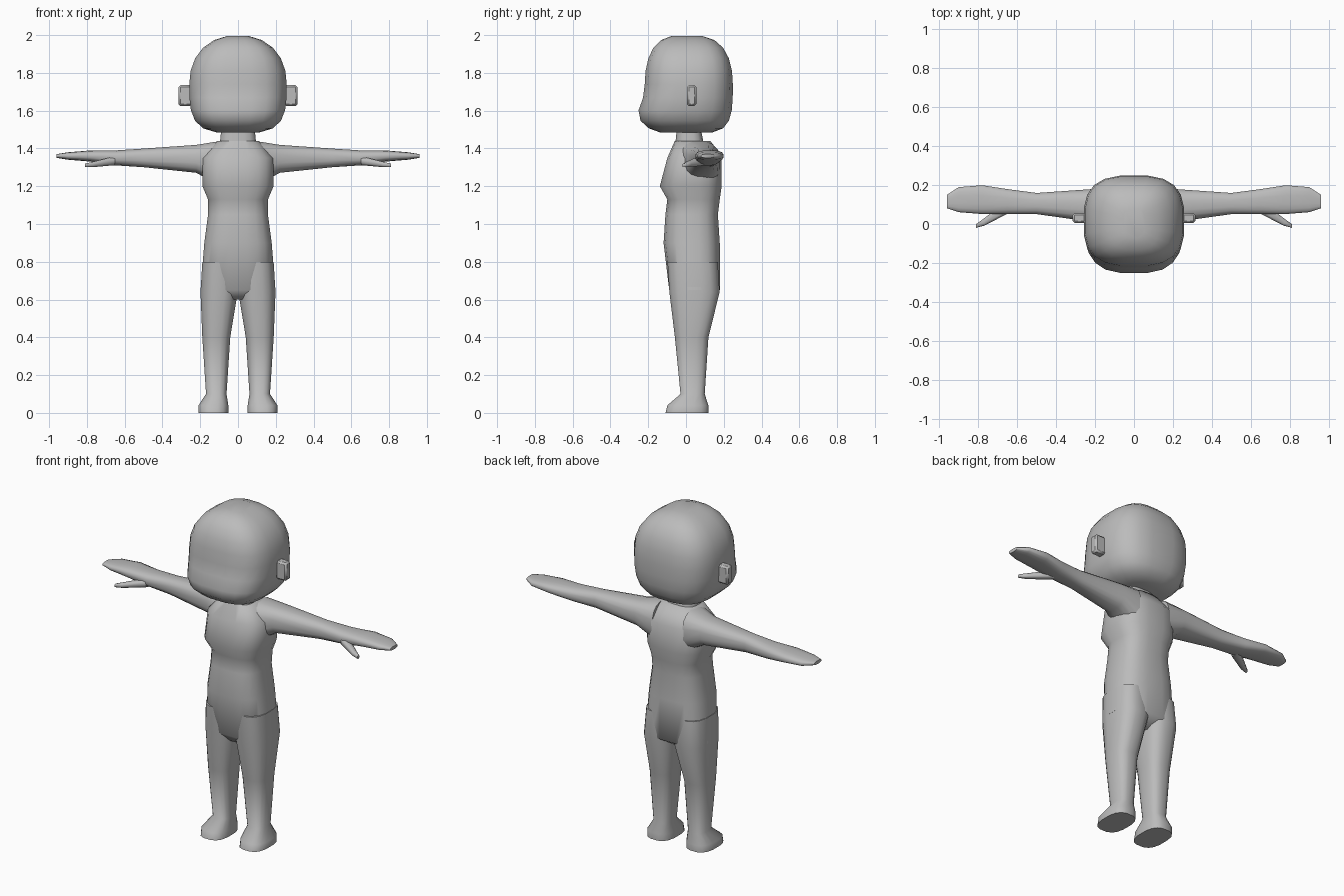
import bpy, bmesh
from math import sin, cos, pi, radians, exp, copysign
from mathutils import Matrix, Vector

cube = bpy.data.objects.get("Cube")
if cube:
    bpy.data.objects.remove(cube)

clay = bpy.data.materials.new("light grey clay")
clay.use_nodes = True
grey = (.5, .5, .5, 1)
clay.diffuse_color = grey
clay.node_tree.nodes["Principled BSDF"].inputs["Base Color"].default_value = grey


def finish(name, bm, mirrored=False, angle=60):
    """Turn a bmesh into a shaded object, mirrored to the other side if asked."""
    bmesh.ops.recalc_face_normals(bm, faces=bm.faces)
    mesh = bpy.data.meshes.new(name)
    bm.to_mesh(mesh)
    bm.free()
    mesh.materials.append(clay)
    part = bpy.data.objects.new(name, mesh)
    bpy.context.collection.objects.link(part)
    bpy.ops.object.select_all(action='DESELECT')
    part.select_set(True)
    bpy.context.view_layer.objects.active = part
    bpy.ops.object.shade_smooth_by_angle(angle=radians(angle))
    if mirrored:
        part.modifiers.new("mirror", 'MIRROR').use_axis[0] = True
    return part


def squared(value, squareness):
    """Push a sine or cosine outwards so that a circle becomes a rounded square."""
    return copysign(abs(value) ** (2 / squareness), value)


def section(low_u, high_u, low_v, high_v, squareness, sides):
    """Yield the points of one rounded square that fills the given limits."""
    for step in range(sides):
        turn = 2 * pi * (step + .5) / sides
        across = squared(cos(turn), squareness)
        along = squared(sin(turn), squareness)
        yield ((low_u + high_u + (high_u - low_u) * across) / 2,
               (low_v + high_v + (high_v - low_v) * along) / 2)


def loft(name, rings, sideways=False, squareness=2.7, sides=16, mirrored=False):
    """Skin a row of sections. A ring is its position, then two pairs of limits:
    x and y for an upright part, y and z for a sideways one."""
    bm = bmesh.new()
    loops = []
    for position, *limits in rings:
        points = section(*limits, squareness, sides)
        loops.append([bm.verts.new((position, u, v) if sideways else (u, v, position))
                      for u, v in points])
    for low, high in zip(loops, loops[1:]):
        for side in range(sides):
            before = side - 1
            bm.faces.new((low[before], low[side], high[side], high[before]))
    bm.faces.new(loops[0])
    bm.faces.new(loops[-1])
    return finish(name, bm, mirrored)


def head_ring(latitude):
    """Rounder crown, squarer jaw, and a muzzle swelling low on the face."""
    height = sin(radians(latitude))
    roundness = 2.2 if height > 0 else 3.5
    spread = (1 - abs(height) ** roundness) ** (1 / roundness)
    depth = spread ** .7
    z = 1.74 + .26 * height
    muzzle = .045 * exp(-((z - 1.57) / .08) ** 2)
    return z, -.26 * spread, .26 * spread, -.22 * depth - muzzle, .25 * depth


def symmetric(rows):
    """Expand height, half width, front and back into full rings."""
    return [(z, -width, width, front, back) for z, width, front, back in rows]


# Head and neck
loft("head", [head_ring(latitude) for latitude in range(-80, 81, 16)],
     squareness=2.9, sides=20)
loft("neck", symmetric([(1.4, .1, -.06, .1), (1.5, .09, -.05, .08)]), squareness=3)

# Ears: small bevelled blocks
ear = bmesh.new()
bmesh.ops.create_cube(ear, size=1)
placing = Matrix.LocRotScale(Vector((.28, .03, 1.68)), None, Vector((.07, .05, .11)))
ear.transform(placing)
ears = finish("ears", ear, mirrored=True, angle=30)
ears.modifiers.new("soft edges", 'BEVEL').width = .01

# Torso: crotch, hips, waist, chest and shoulders
loft("torso", symmetric([
    (.6, .06, -.05, .1), (.65, .2, -.09, .18), (.9, .18, -.12, .18),
    (1.05, .16, -.11, .17), (1.13, .16, -.1, .18), (1.2, .19, -.14, .19),
    (1.35, .19, -.1, .19), (1.44, .11, -.06, .13)]),
    squareness=2.8, sides=20)

# Legs and feet: the sole spreads forward into a short toe
loft("legs", [
    (0, .05, .21, -.11, .12), (.04, .05, .21, -.1, .12), (.1, .06, .17, -.03, .1),
    (.4, .04, .19, -.06, .12), (.64, 0, .2, -.09, .18), (.8, 0, .19, -.1, .17)],
    mirrored=True)

# Arms and flat mitten hands, stretched out sideways
loft("arms", [
    (.1, -.05, .18, 1.2, 1.44), (.22, .01, .18, 1.27, 1.42), (.5, .05, .16, 1.3, 1.4),
    (.65, .05, .18, 1.31, 1.39), (.78, .05, .2, 1.33, 1.39), (.9, .06, .19, 1.34, 1.38),
    (.96, .08, .15, 1.35, 1.37)], sideways=True, mirrored=True)

# Thumbs: point forward and outward
loft("thumbs", [
    (.65, .05, .12, 1.31, 1.36), (.77, -.01, .03, 1.3, 1.33), (.81, -.02, 0, 1.3, 1.32)],
    sideways=True, sides=8, mirrored=True)
